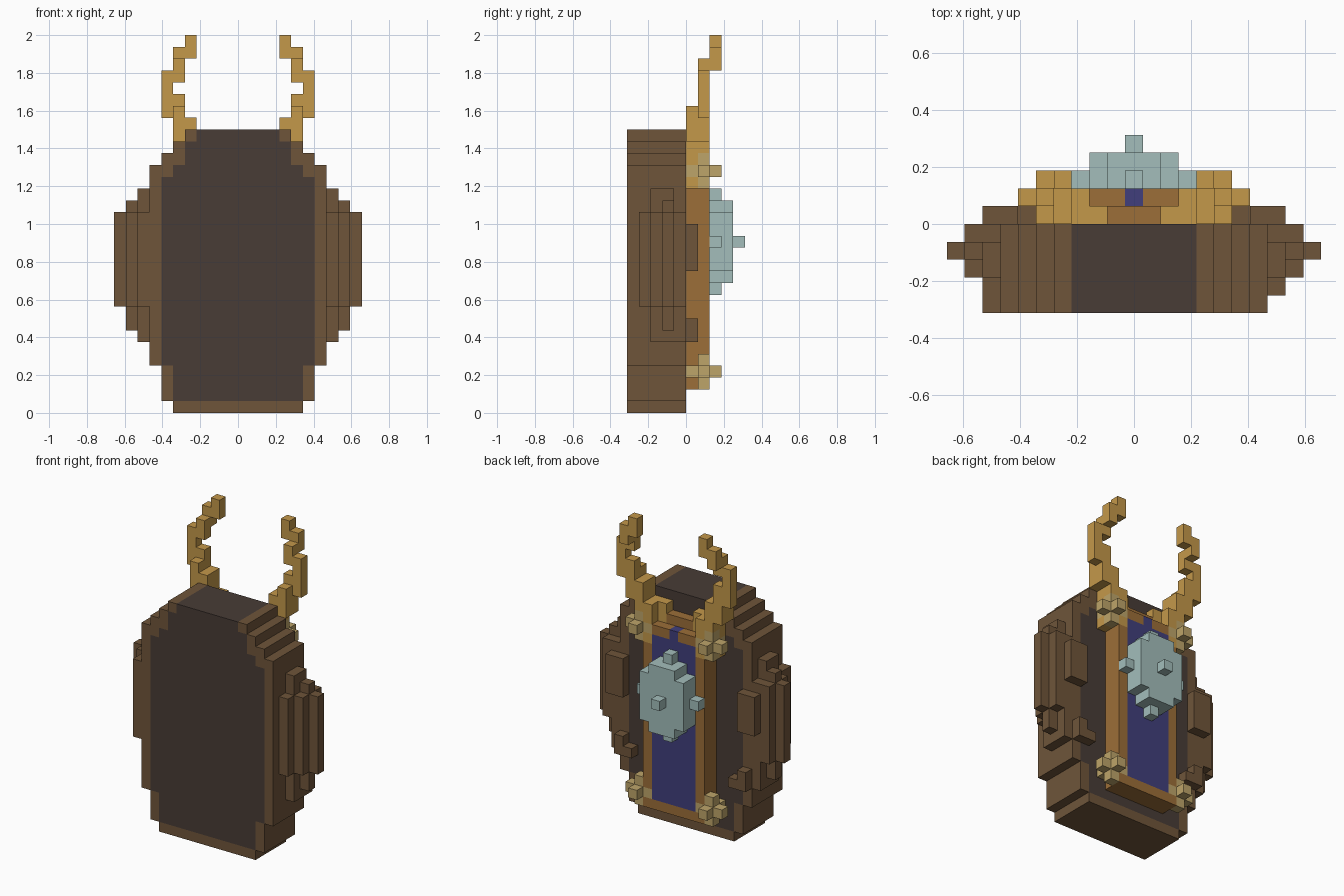
import bpy, bmesh
from mathutils import Vector

U = 1 / 16          # edge of one block
taken = set()       # cells already used by an earlier part

if "Cube" in bpy.data.objects:
    bpy.data.objects.remove(bpy.data.objects["Cube"], do_unlink=True)


def make_material(name, rgb):
    lin = [((c / 255 + 0.055) / 1.055) ** 2.4 for c in rgb] + [1]
    m = bpy.data.materials.new(name)
    m.use_nodes = True
    m.diffuse_color = lin
    bsdf = next(n for n in m.node_tree.nodes if n.type == 'BSDF_PRINCIPLED')
    bsdf.inputs["Base Color"].default_value = lin
    return m


brown = make_material("brown_wood", (111, 85, 58))
dark = make_material("dark_wood", (72, 60, 54))
gold = make_material("gold", (196, 152, 74))
pale_gold = make_material("pale_gold", (190, 165, 106))
orange = make_material("orange_wood", (156, 110, 56))
pale = make_material("pale_crystal", (163, 190, 187))
blue = make_material("deep_blue", (65, 63, 124))


def cells(x, y, z):
    """Cells in inclusive ranges; a single number is a range of one."""
    spans = [(r, r) if isinstance(r, int) else r for r in (x, y, z)]
    a, b, c = [range(lo, hi + 1) for lo, hi in spans]
    return {(i, j, k) for i in a for j in b for k in c}


def both(group):
    return group | {(-i, j, k) for i, j, k in group}


def build(name, material, group):
    """Skin a group of cells with its outer faces only."""
    group = group - taken
    taken.update(group)
    bm = bmesh.new()
    corners = {}

    def vert(p):
        key = tuple(round(c * 2) for c in p)
        if key not in corners:
            corners[key] = bm.verts.new(p * U)
        return corners[key]

    for cell in sorted(group):
        mid = Vector(cell) + Vector((0, 0.5, 0.5))
        for axis in range(3):
            for s in (-1, 1):
                n = Vector((0, 0, 0))
                n[axis] = s
                if tuple(int(a + b) for a, b in zip(cell, n)) in group:
                    continue
                u = Vector((0, 0, 0))
                u[(axis + 1) % 3] = 0.5
                v = n.cross(u)
                c = mid + n / 2
                bm.faces.new([vert(c + d) for d in (-u - v, u - v, u + v, v - u)])
    bmesh.ops.dissolve_limit(bm, angle_limit=0.01, verts=bm.verts, edges=bm.edges)
    mesh = bpy.data.meshes.new(name)
    bm.to_mesh(mesh)
    bm.free()
    mesh.materials.append(material)
    bpy.context.collection.objects.link(bpy.data.objects.new(name, mesh))


# Dark core: half width, first row, last row
core = set()
for w, lo, hi in [(5, 1, 3), (6, 4, 19), (5, 20, 20), (4, 21, 22), (3, 23, 23)]:
    core |= cells((-w, w), (-5, -1), (lo, hi))
build("dark_core", dark, core)

# Brown rim around the core
rim = set()
for w, lo, hi in [(5, 0, 0), (6, 1, 3), (7, 4, 20), (6, 21, 21), (5, 22, 22), (4, 23, 23)]:
    rim |= cells((-w, w), (-5, -1), (lo, hi))
build("brown_rim", brown, rim)

# Stepped bark staves on both sides
staves = cells(8, -4, (9, 16)) | cells(8, (-3, -1), (6, 16)) | cells(8, (-3, -2), (17, 18))
staves |= cells(9, (-3, -1), (9, 16)) | cells(9, -2, (7, 17)) | cells(10, -2, (9, 16))
staves |= cells((7, 8), 0, (12, 15)) | cells(7, 0, (6, 7)) | cells(6, 0, 6)
build("side_staves", brown, both(staves) | cells(-8, -5, (9, 16)))

# Corner rosettes: a block with one block on each side
rosettes = set()
for k in (3, 20):
    rosettes |= cells((3, 5), 1, k) | cells(4, (0, 2), k) | cells(4, 1, (k - 1, k + 1))
build("corner_rosettes", pale_gold, both(rosettes))

# Horns rising from the top of the frame
horn = cells(3, (0, 1), (19, 22)) | cells(2, 0, (21, 22)) | cells(4, (0, 1), (21, 22))
horn |= cells(4, 0, 19) | cells((4, 5), (0, 1), (23, 24))
horn |= cells(5, (0, 1), 25) | cells(6, 1, (25, 28)) | cells(5, 1, 26)
horn |= cells(5, 1, (28, 29)) | cells(5, 2, (29, 30)) | cells(4, 2, (30, 31))
build("horns", gold, both(horn))

# Blue panel set flush in the frame
build("blue_panel", blue, cells((-2, 2), (0, 1), (3, 19)) | cells(0, (0, 1), 20))

# Frame posts, sill and arch
frame = both(cells(3, (0, 1), (2, 18))) | cells((-3, 3), (0, 1), 2)
frame |= cells((-2, 2), (0, 1), 20) | cells((-1, 1), 0, 21)
build("frame", orange, frame)

# Pale crystal with studs
crystal = cells((-1, 1), (2, 3), (11, 17)) | cells((-2, 2), (2, 3), (12, 16))
crystal |= cells(0, 2, (10, 18)) | cells((-3, 3), 2, 14) | cells(0, 4, 14)
build("crystal", pale, crystal)
